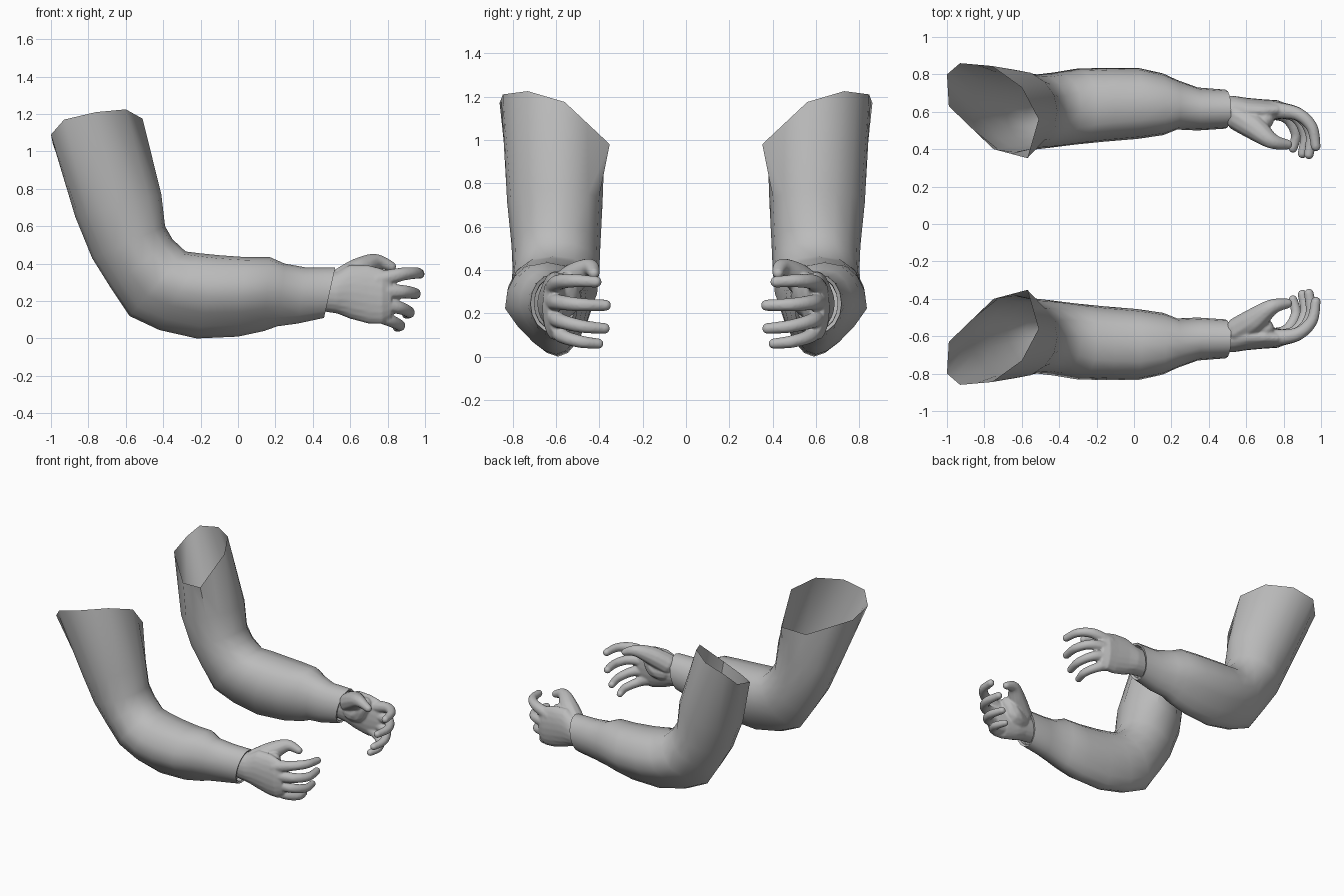
import bpy, bmesh, math
from mathutils import Vector

if "Cube" in bpy.data.objects:
    bpy.data.objects.remove(bpy.data.objects["Cube"])

grey = bpy.data.materials.new("grey")
grey.diffuse_color = (0.5, 0.5, 0.5, 1)
grey.use_nodes = True
grey.node_tree.nodes["Principled BSDF"].inputs["Base Color"].default_value = grey.diffuse_color
SIDES = 16

# Slanted shoulder opening, 8 corners (x, distance from centre, z)
OPENING = [(-.51, .56, 1.175), (-.60, .73, 1.225), (-.76, .845, 1.21), (-.93, .86, 1.17),
           (-1.0, .80, 1.09), (-.99, .63, 1.04), (-.75, .40, .95), (-.57, .352, .98)]

# Sleeve sections: elbow-side x, z; bend-side x, z; inner y, outer y, narrowing of the elbow side
SECTIONS = [(-.87, .65, -.41, .77, .385, .825, 0),
            (-.78, .43, -.39, .60, .395, .805, .1), (-.68, .27, -.35, .53, .40, .80, .2),
            (-.58, .12, -.28, .465, .41, .81, .35), (-.42, .045, -.20, .455, .425, .83, .4),
            (-.22, .0, -.10, .445, .44, .835, .4), (.0, .01, .04, .435, .455, .835, .38),
            (.14, .04, .17, .435, .475, .805, .3), (.21, .065, .25, .40, .505, .77, .2),
            (.32, .08, .36, .38, .50, .73, .1), (.46, .11, .52, .38, .51, .718, 0),
            (.455, .125, .512, .365, .53, .70, 0), (.42, .13, .47, .36, .53, .70, 0)]

# Finger and thumb paths: x, distance from centre, z, radius
DIGITS = [
    [(.74, .61, .31, .048), (.87, .59, .342, .037), (.95, .52, .35, .032), (.972, .415, .345, .027)],
    [(.74, .615, .25, .048), (.88, .585, .25, .037), (.945, .49, .24, .032), (.935, .372, .237, .027)],
    [(.73, .615, .19, .048), (.86, .58, .165, .036), (.915, .48, .14, .031), (.90, .376, .13, .026)],
    [(.70, .605, .15, .048), (.81, .575, .098, .035), (.865, .49, .070, .030), (.85, .405, .060, .025)],
    [(.56, .57, .31, .075), (.645, .515, .365, .068), (.735, .445, .41, .043), (.82, .425, .385, .027)],
    # web between thumb and palm
    [(.58, .58, .25, .075), (.64, .56, .26, .075), (.68, .55, .31, .06), (.70, .56, .34, .05)],
]

# Palm sections: x, centre z, half height, centre y, half thickness
PALM = [(.42, .245, .095, .61, .075), (.53, .245, .112, .608, .078), (.60, .25, .145, .603, .072),
        (.70, .235, .157, .604, .062), (.77, .225, .148, .61, .052), (.82, .22, .11, .605, .034)]


def loft(bm, rings, caps=False):
    """Skin a list of closed rings with quads."""
    rows = [[bm.verts.new(p) for p in ring] for ring in rings]
    n = len(rows[0])
    for a, b in zip(rows, rows[1:]):
        for i in range(n):
            bm.faces.new((a[i], a[(i + 1) % n], b[(i + 1) % n], b[i]))
    if caps:
        bm.faces.new(rows[0])
        bm.faces.new(rows[-1])


def finish(bm, name, side):
    """Place the part on one side and turn it into an object."""
    bmesh.ops.recalc_face_normals(bm, faces=bm.faces[:])
    if side < 0:
        for v in bm.verts:
            v.co.y = -v.co.y
        bmesh.ops.reverse_faces(bm, faces=bm.faces[:])
    mesh = bpy.data.meshes.new(name)
    bm.to_mesh(mesh)
    bm.free()
    mesh.materials.append(grey)
    mesh.shade_smooth()
    ob = bpy.data.objects.new(name, mesh)
    bpy.context.collection.objects.link(ob)
    return ob


def spline(pts, t):
    """Smooth curve through the path points (x, y, z, radius)."""
    i = min(int(t), len(pts) - 2)
    f = t - i
    p = [Vector(pts[max(0, min(len(pts) - 1, k))]) for k in range(i - 1, i + 3)]
    return 0.5 * (2 * p[1] + (p[2] - p[0]) * f + (2 * p[0] - 5 * p[1] + 4 * p[2] - p[3]) * f * f
                  + (3 * p[1] - p[0] - 3 * p[2] + p[3]) * f ** 3)


def make_sleeve(side, name):
    bm = bmesh.new()
    top = []
    for i in range(8):
        a, b = Vector(OPENING[i]), Vector(OPENING[(i + 1) % 8])
        top += [a, (a + b) / 2]
    rings = [top[1:] + top[:1]]
    for ax, az, bx, bz, yi, yo, pinch in SECTIONS:
        ring = []
        for k in range(SIDES):
            c, s = math.cos(math.tau * k / SIDES), math.sin(math.tau * k / SIDES)
            low = max(0, -c)
            # fuller on the bend side, narrower and leaning inward below
            if c > 0:
                s = math.copysign(abs(s) ** (1 - 0.6 * pinch), s)
            s *= 1 - pinch * low
            ring.append(((ax + bx) / 2 + c * (bx - ax) / 2,
                         (yi + yo) / 2 + s * (yo - yi) / 2 - 0.12 * pinch * low,
                         (az + bz) / 2 + c * (bz - az) / 2))
        rings.append(ring)
    loft(bm, rings)
    ob = finish(bm, name, side)
    bpy.ops.object.select_all(action='DESELECT')
    ob.select_set(True)
    bpy.context.view_layer.objects.active = ob
    bpy.ops.object.shade_smooth_by_angle(angle=math.radians(50))


def make_hand(side, name):
    bm = bmesh.new()
    # palm and wrist
    loft(bm, [[(x, yc + yh * math.cos(math.tau * k / 20), zc + zh * math.sin(math.tau * k / 20))
               for k in range(20)] for x, zc, zh, yc, yh in PALM], caps=True)
    # fingers and thumb as chains of balls, fused by the remesh
    for path in DIGITS:
        for k in range(37):
            x, y, z, r = spline(path, k / 12)
            made = bmesh.ops.create_icosphere(bm, subdivisions=2, radius=r)
            bmesh.ops.translate(bm, verts=made["verts"], vec=(x, y, z))
    ob = finish(bm, name, side)
    fuse = ob.modifiers.new("fuse", 'REMESH')
    fuse.mode = 'VOXEL'
    fuse.voxel_size = 0.007
    fuse.use_smooth_shade = True
    soften = ob.modifiers.new("soften", 'SMOOTH')
    soften.factor = 0.5
    soften.iterations = 4


for side, label in ((-1, "front"), (1, "back")):
    make_sleeve(side, label + "_sleeve")
    make_hand(side, label + "_hand")
